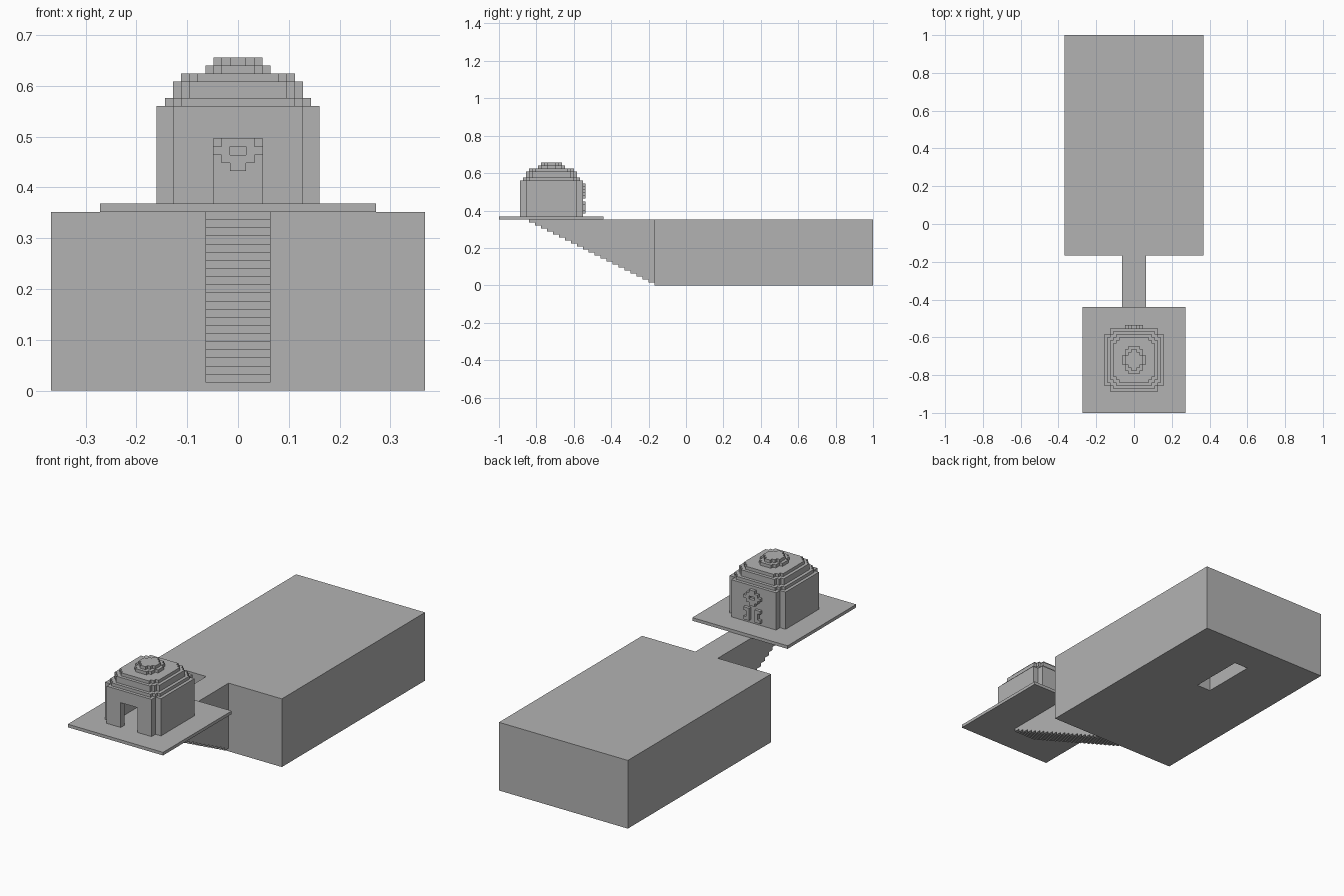
import bpy
import bmesh
from mathutils import Vector

cube = bpy.data.objects.get("Cube")
if cube:
    bpy.data.objects.remove(cube, do_unlink=True)

U = 0.016          # size of one block; all part sizes are in blocks
CY = -0.72         # centre line of the shrine

stone = bpy.data.materials.new("grey stone")
stone.use_nodes = True
stone.diffuse_color = (0.45, 0.45, 0.45, 1)
stone.node_tree.nodes["Principled BSDF"].inputs["Base Color"].default_value = (0.45, 0.45, 0.45, 1)


def finish(name, bm):
    bmesh.ops.recalc_face_normals(bm, faces=bm.faces)
    mesh = bpy.data.meshes.new(name)
    bm.to_mesh(mesh)
    bm.free()
    mesh.materials.append(stone)
    obj = bpy.data.objects.new(name, mesh)
    bpy.context.scene.collection.objects.link(obj)
    return obj


def prism(name, outline, direction):
    """Extrude a closed outline along a direction."""
    bm = bmesh.new()
    face = bm.faces.new([bm.verts.new(p) for p in outline])
    new = bmesh.ops.extrude_face_region(bm, geom=[face])["geom"]
    verts = [v for v in new if isinstance(v, bmesh.types.BMVert)]
    bmesh.ops.translate(bm, verts=verts, vec=direction)
    return finish(name, bm)


def boxes(name, extents):
    """One object from (x0, x1, y0, y1, z0, z1) boxes."""
    bm = bmesh.new()
    for x0, x1, y0, y1, z0, z1 in extents:
        made = bmesh.ops.create_cube(bm, size=1)["verts"]
        bmesh.ops.scale(bm, verts=made, vec=(x1 - x0, y1 - y0, z1 - z0))
        bmesh.ops.translate(bm, verts=made, vec=((x0 + x1) / 2, (y0 + y1) / 2, (z0 + z1) / 2))
    return finish(name, bm)


def stepped(name, halves, z0, height):
    """Slab with stepped corners; halves run from widest to narrowest in x."""
    quarter = []
    for i, (hx, hy) in enumerate(halves):
        if i:
            quarter.append((hx, halves[i - 1][1]))
        quarter.append((hx, hy))
    pts = list(quarter)
    pts += [(-x, y) for x, y in reversed(quarter)]
    pts += [(-x, -y) for x, y in quarter]
    pts += [(x, -y) for x, y in reversed(quarter)]
    return prism(name, [(x * U, CY + y * U, z0 * U) for x, y in pts], Vector((0, 0, height * U)))


def cut(obj, extents):
    for ext in extents:
        cutter = boxes("cutter", [ext])
        cutter.hide_render = True
        mod = obj.modifiers.new("cut", "BOOLEAN")
        mod.operation = "DIFFERENCE"
        mod.solver = "EXACT"
        mod.object = cutter
        bpy.context.view_layer.objects.active = obj
        bpy.ops.object.modifier_apply(modifier=mod.name)
        bpy.data.objects.remove(cutter, do_unlink=True)


# Underground hall with a slot in its underside
hall = boxes("hall", [(-0.368, 0.368, -0.168, 1, 0, 0.352)])
cut(hall, [(-0.04, 0.04, 0.536, 0.824, -0.05, 0.08)])

# Passage with stepped underside
profile = [(-0.168, 0.352), (-0.168, U)]
for i in range(21):
    y = -0.168 - 2 * U * (i + 1)
    profile += [(y, U * (i + 1)), (y, U * (i + 2))]
prism("stair_passage", [(-4 * U, y, z) for y, z in profile], Vector((8 * U, 0, 0)))

# Ground plate
boxes("ground_plate", [(-0.272, 0.272, -1, -0.44, 0.352, 0.368)])

# Shrine walls, hollow with a doorway
walls = stepped("shrine_walls", [(10, 8.5), (8, 10.5)], 23, 12)
cut(walls, [(-0.112, 0.112, CY - 0.136, CY + 0.136, 0.36, 0.55),
            (-0.048, 0.048, CY - 0.2, CY - 0.1, 0.36, 0.496)])

# Stepped roof
for i, (hx, hy, z, h) in enumerate([(9, 9.5, 35, 1), (8, 8.5, 36, 2), (7, 7.5, 38, 1)]):
    stepped(f"roof_tier_{i + 1}", [(hx, hy - 2), (hx - 1, hy - 1), (hx - 2, hy)], z, h)
stepped("roof_knob_base", [(4, 1.5), (3, 3.5), (2, 4.5)], 39, 1)
stepped("roof_knob_top", [(3, 1.5), (2, 2.5), (1, 3.5)], 40, 1)


def ring(name, y0, y1, z0):
    """Diamond emblem with a small central gap."""
    rows = []
    for i, half in enumerate([1, 2, 3, 2, 1]):
        z = z0 + i * U
        spans = [(-3, -1), (1, 3)] if half == 3 else [(-half, half)]
        rows += [(a * U, b * U, y0, y1, z, z + U) for a, b in spans]
    return boxes(name, rows)


# Emblems on the outer and inner back wall
ring("outer_emblem", -0.552, -0.536, 0.464)
ring("inner_emblem", -0.592, -0.584, 0.432)

# Bracket reliefs below the outer emblem
for side, s in (("left", 1), ("right", -1)):
    parts = []
    for inner, outer, z0, z1 in [(1, 2, 24, 28), (2, 3, 27, 28), (2, 3, 24, 25)]:
        a, b = sorted((s * inner * U, s * outer * U))
        parts.append((a, b, -0.552, -0.536, z0 * U, z1 * U))
    boxes(f"{side}_bracket", parts)
